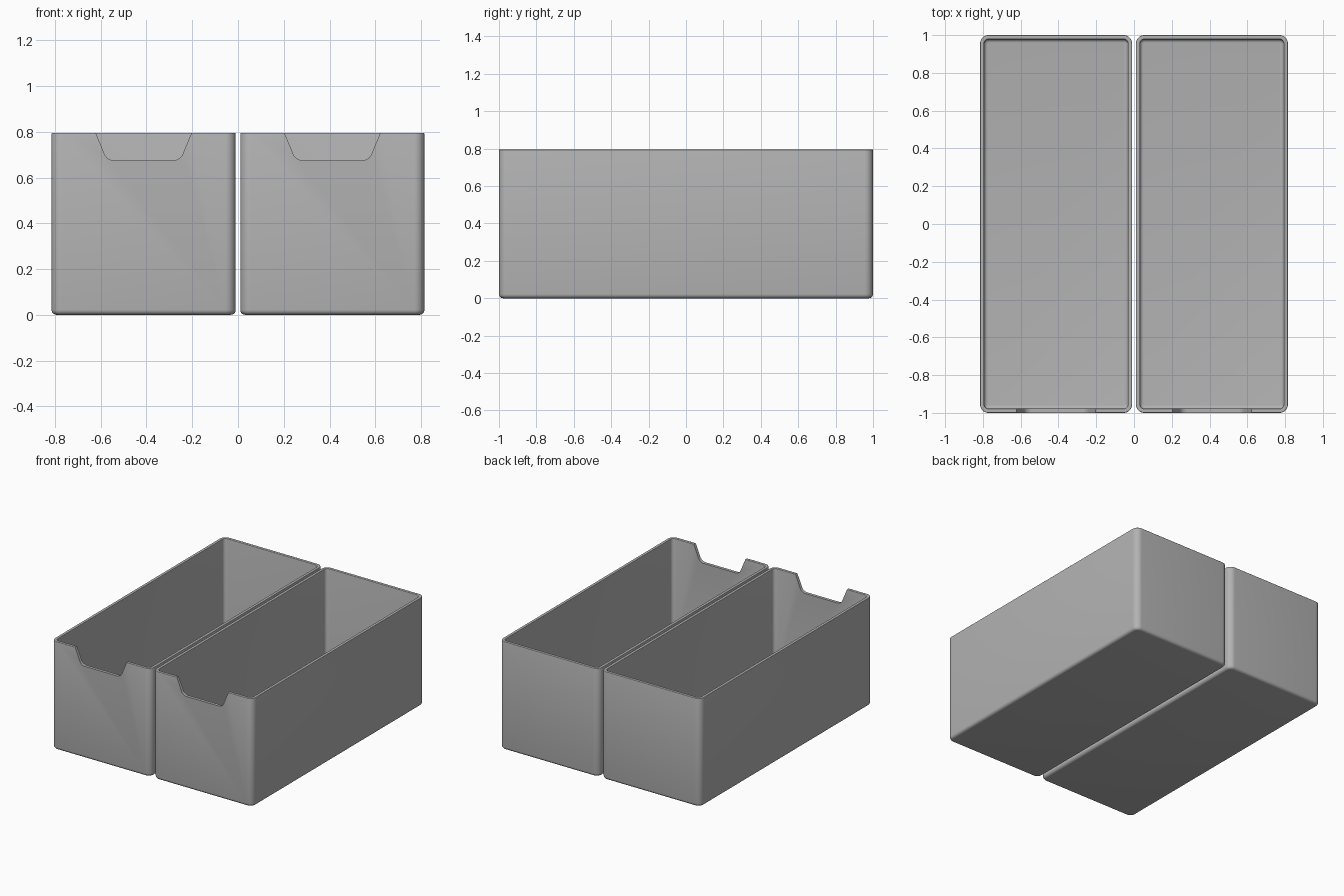
import bpy, bmesh
from math import sin, cos, pi, radians

old = bpy.data.objects.get("Cube")
if old:
    bpy.data.objects.remove(old, do_unlink=True)

WIDTH, LENGTH, HEIGHT = 0.805, 2.0, 0.795
CENTRE_X = 0.4125          # distance of each bin from the middle
WALL, CORNER = 0.022, 0.045
FILLET, INNER_FILLET, LIP = 0.022, 0.018, 0.004
STEPS = 8

grey = bpy.data.materials.new("plain grey")
grey.use_nodes = True
colour = (0.45, 0.45, 0.45, 1)
grey.diffuse_color = colour
grey.node_tree.nodes["Principled BSDF"].inputs["Base Color"].default_value = colour


def link_mesh(name, bm):
    bmesh.ops.recalc_face_normals(bm, faces=bm.faces)
    mesh = bpy.data.meshes.new(name)
    bm.to_mesh(mesh)
    bm.free()
    mesh.materials.append(grey)
    obj = bpy.data.objects.new(name, mesh)
    bpy.context.collection.objects.link(obj)
    return obj


def ring(bm, inset, z):
    """Rounded rectangle, moved inward by inset."""
    r = CORNER - inset
    cx, cy = WIDTH / 2 - CORNER, LENGTH / 2 - CORNER
    verts = []
    for k, (sx, sy) in enumerate(((1, 1), (-1, 1), (-1, -1), (1, -1))):
        for i in range(STEPS + 1):
            a = (k + i / STEPS) * pi / 2
            verts.append(bm.verts.new((sx * cx + r * cos(a), sy * cy + r * sin(a), z)))
    return verts


def arc(inset, z, r, start, end, n=5):
    """Quarter-round wall section as (inset, z) pairs."""
    angles = [radians(start + (end - start) * i / n) for i in range(n + 1)]
    return [(inset + r * cos(a), z + r * sin(a)) for a in angles]


def make_bin(name):
    # Wall section: outside bottom, up and over the rim, down to the floor
    section = arc(FILLET, FILLET, FILLET, 270, 180)
    section += arc(LIP, HEIGHT - LIP, LIP, 180, 90, 3)
    section += arc(WALL - LIP, HEIGHT - LIP, LIP, 90, 0, 3)
    section += arc(WALL + INNER_FILLET, WALL + INNER_FILLET, INNER_FILLET, 180, 270)
    bm = bmesh.new()
    rings = [ring(bm, d, z) for d, z in section]
    for a, b in zip(rings, rings[1:]):
        for i in range(len(a)):
            j = (i + 1) % len(a)
            bm.faces.new((a[i], a[j], b[j], b[i]))
    bm.faces.new(rings[0])
    bm.faces.new(rings[-1])
    return link_mesh(name, bm)


def make_notch_cutter(x):
    # Tapered opening with rounded lower corners
    bm = bmesh.new()
    outline = [(0.222, HEIGHT + 0.03), (0.159, 0.675), (-0.159, 0.675), (-0.222, HEIGHT + 0.03)]
    front = bm.faces.new([bm.verts.new((px, -LENGTH / 2 - 0.1, z)) for px, z in outline])
    bm.verts.ensure_lookup_table()
    bmesh.ops.bevel(bm, geom=[bm.verts[1], bm.verts[2]], offset=0.028,
                    segments=6, profile=0.5, affect='VERTICES')
    out = bmesh.ops.extrude_face_region(bm, geom=bm.faces[:])
    moved = [v for v in out["geom"] if isinstance(v, bmesh.types.BMVert)]
    bmesh.ops.translate(bm, verts=moved, vec=(0, 0.2, 0))
    cutter = link_mesh("notch_cutter", bm)
    cutter.location.x = x
    return cutter


for side, sign in (("left", 1), ("right", -1)):
    tray = make_bin(side + "_bin")
    tray.location.x = sign * CENTRE_X
    cutter = make_notch_cutter(sign * CENTRE_X)
    mod = tray.modifiers.new("front notch", 'BOOLEAN')
    mod.operation, mod.solver, mod.object = 'DIFFERENCE', 'EXACT', cutter
    bpy.ops.object.select_all(action='DESELECT')
    tray.select_set(True)
    bpy.context.view_layer.objects.active = tray
    bpy.ops.object.modifier_apply(modifier=mod.name)
    bpy.data.objects.remove(cutter, do_unlink=True)
    bpy.ops.object.shade_smooth_by_angle(angle=radians(35))
